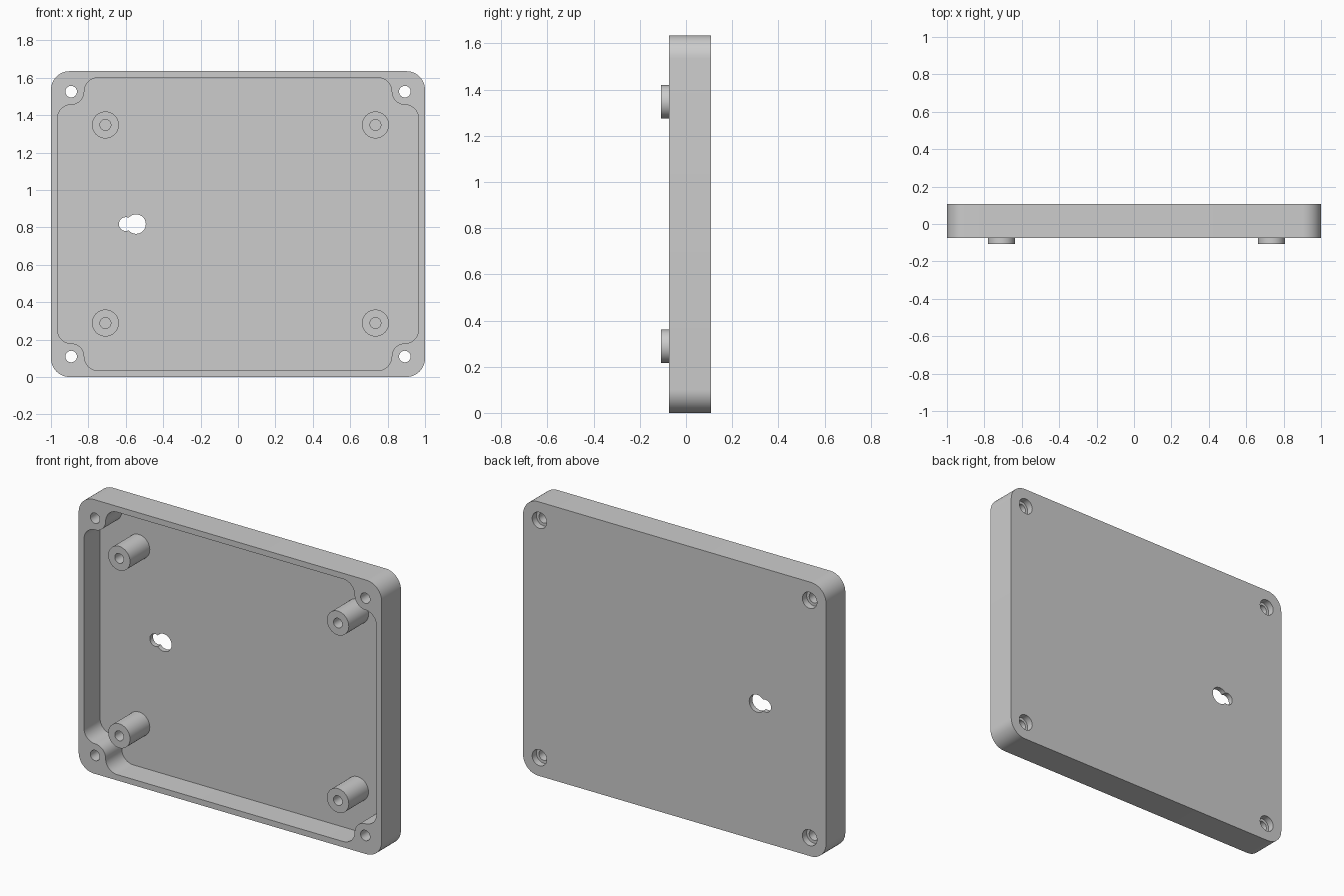
import bpy, bmesh
from math import cos, sin, pi

if "Cube" in bpy.data.objects:
    bpy.data.objects.remove(bpy.data.objects["Cube"], do_unlink=True)

HEIGHT = 1.635
MID = HEIGHT / 2
FRONT, FLOOR, BACK = -0.074, 0.078, 0.108   # rim, inside floor, outer back
BOSS_TIP = -0.108
SCREW_X, SCREW_Z = 0.892, 0.708             # screw holes, from the middle
GREY = (0.604, 0.604, 0.604, 1)

grey = bpy.data.materials.new("plain grey")
grey.use_nodes = True
grey.diffuse_color = GREY
grey.node_tree.nodes["Principled BSDF"].inputs["Base Color"].default_value = GREY


def arc(cx, cz, r, start, end, steps=12):
    angles = [start + (end - start) * i / steps for i in range(steps + 1)]
    return [(cx + r * cos(a), cz + r * sin(a)) for a in angles]


def mirror_quadrant(q):
    """Turn the outline of the +x +z quarter into a closed outline."""
    upper = q + [(-x, z) for x, z in reversed(q)]
    return upper + [(-x, -z) for x, z in upper]


def prism(name, outline, y0, y1):
    """Extrude an outline, given in x and z about mid height, along y."""
    bm = bmesh.new()
    face = bm.faces.new([bm.verts.new((x, y0, z + MID)) for x, z in outline])
    new = bmesh.ops.extrude_face_region(bm, geom=[face], use_keep_orig=True)["geom"]
    verts = [v for v in new if isinstance(v, bmesh.types.BMVert)]
    bmesh.ops.translate(bm, verts=verts, vec=(0, y1 - y0, 0))
    bmesh.ops.recalc_face_normals(bm, faces=bm.faces)
    mesh = bpy.data.meshes.new(name)
    bm.to_mesh(mesh)
    bm.free()
    mesh.materials.append(grey)
    obj = bpy.data.objects.new(name, mesh)
    bpy.context.collection.objects.link(obj)
    return obj


def cylinder(name, x, z, r, y0, y1):
    return prism(name, arc(x, z, r, 0, 2 * pi, 40)[:-1], y0, y1)


def select(obj):
    bpy.ops.object.select_all(action='DESELECT')
    obj.select_set(True)
    bpy.context.view_layer.objects.active = obj


def cut(obj, cutter):
    mod = obj.modifiers.new("cut", 'BOOLEAN')
    mod.operation, mod.solver, mod.object = 'DIFFERENCE', 'EXACT', cutter
    select(obj)
    bpy.ops.object.modifier_apply(modifier=mod.name)
    bpy.data.objects.remove(cutter, do_unlink=True)


def smooth(obj):
    select(obj)
    bpy.ops.object.shade_smooth_by_angle(angle=pi / 6)


# Outer tray with rounded corners
R = 0.1
tray = prism("tray", mirror_quadrant(arc(1 - R, MID - R, R, 0, pi / 2)), FRONT, BACK)

# Cavity, curving in around the screw post in each corner
POST = 0.07
side_r, top_r = 0.965 - SCREW_X, 0.783 - SCREW_Z
quarter = (arc(SCREW_X, SCREW_Z - POST - side_r, side_r, 0, pi / 2)
           + arc(SCREW_X, SCREW_Z, POST, -pi / 2, -pi)[1:]
           + arc(SCREW_X - POST - top_r, SCREW_Z, top_r, 0, pi / 2)[1:])
cut(tray, prism("cavity_cutter", mirror_quadrant(quarter), FRONT - 0.1, FLOOR))

# Corner screw holes, counterbored at the back
for sx in (-1, 1):
    for sz in (-1, 1):
        x, z = sx * SCREW_X, sz * SCREW_Z
        cut(tray, cylinder("screw_cutter", x, z, 0.031, FRONT - 0.1, BACK + 0.1))
        cut(tray, cylinder("counterbore_cutter", x, z, 0.048, BACK - 0.04, BACK + 0.1))

# Keyhole slot for hanging
for x, r in ((-0.545, 0.052), (-0.6, 0.037)):
    cut(tray, cylinder("keyhole_cutter", x, 0, r, FLOOR - 0.05, BACK + 0.1))
smooth(tray)

# Mounting bosses with blind holes
for side, x in (("right", -0.709), ("left", 0.735)):
    for level, z in (("lower", -0.529), ("upper", 0.53)):
        boss = cylinder(f"{level}_{side}_boss", x, z, 0.072, BOSS_TIP, FLOOR + 0.005)
        cut(boss, cylinder("boss_cutter", x, z, 0.029, BOSS_TIP - 0.1, FLOOR - 0.01))
        smooth(boss)
